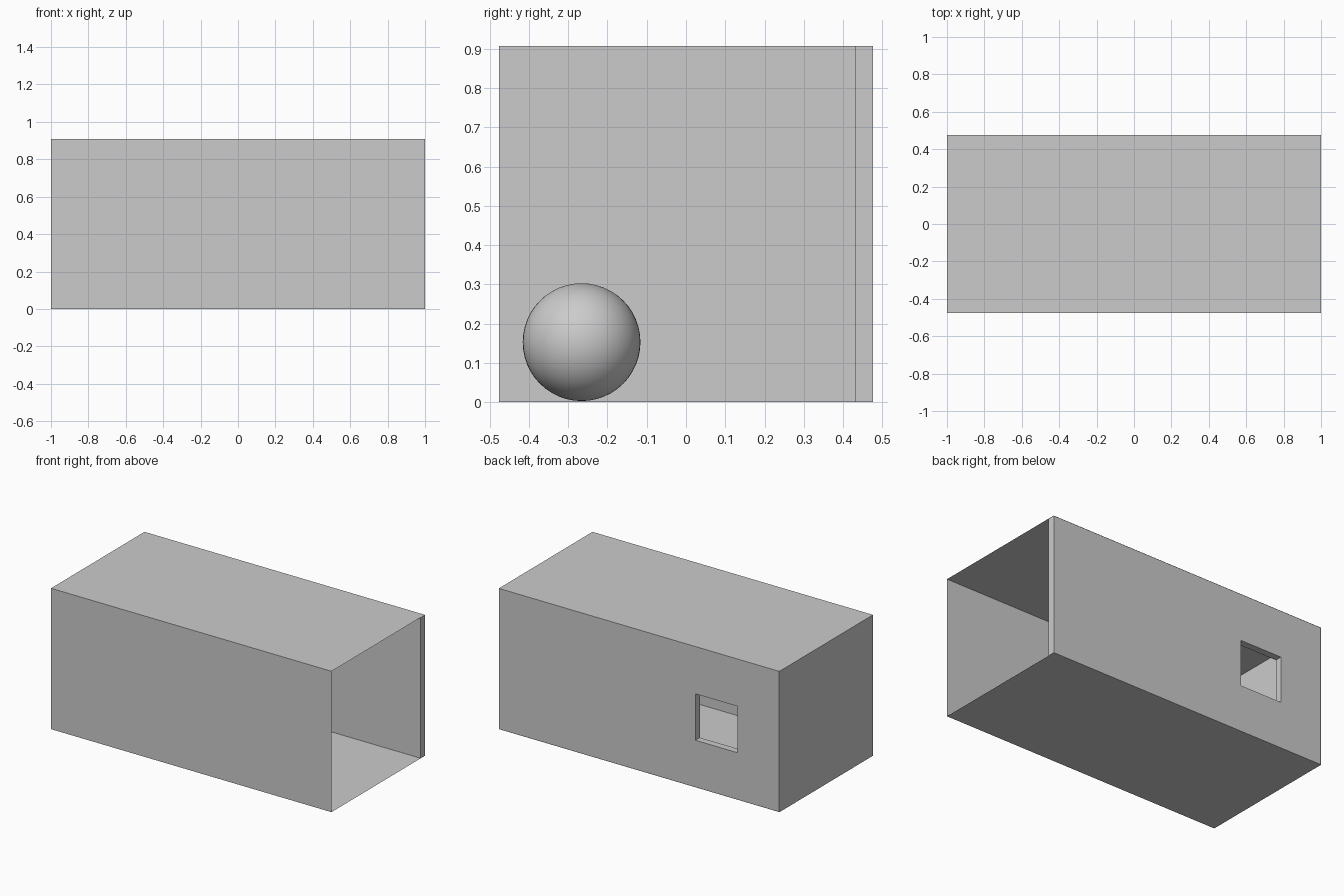
import bpy
import bmesh

if "Cube" in bpy.data.objects:
    bpy.data.objects.remove(bpy.data.objects["Cube"])

X, Y, H = 1.0, 0.476, 0.908      # half length, half width, height
WALL_IN = 0.431                  # inner face of the thick wall
GAP = 0.003                      # keeps the thick wall clear of the thin sheets


def add_box(name, lo, hi):
    bm = bmesh.new()
    bmesh.ops.create_cube(bm, size=1)
    for v in bm.verts:
        v.co = [(a + b) / 2 + c * (b - a) for a, b, c in zip(lo, hi, v.co)]
    mesh = bpy.data.meshes.new(name)
    bm.to_mesh(mesh)
    bm.free()
    ob = bpy.data.objects.new(name, mesh)
    bpy.context.collection.objects.link(ob)
    return ob


# Thin room shell: floor, ceiling, front and far end; open at +x and +y
shell = add_box("room_shell", (-X, -Y, 0), (X, Y, H))
bm = bmesh.new()
bm.from_mesh(shell.data)
bm.normal_update()
open_sides = [f for f in bm.faces if f.normal.x > 0.9 or f.normal.y > 0.9]
bmesh.ops.delete(bm, geom=open_sides, context='FACES')
bm.to_mesh(shell.data)
bm.free()

# Thick back wall with a square window
wall = add_box("window_wall", (-X + GAP, WALL_IN, GAP / 3), (X, Y, H - GAP / 3))
cutter = add_box("window_cutter", (-0.70, WALL_IN - 0.1, 0.303), (-0.40, Y + 0.1, 0.602))
cutter.hide_render = True
cutter.hide_set(True)
cut = wall.modifiers.new("window", 'BOOLEAN')
cut.operation = 'DIFFERENCE'
cut.solver = 'EXACT'
cut.object = cutter

# Ball resting on the floor
bpy.ops.mesh.primitive_uv_sphere_add(segments=48, ring_count=24, radius=0.15,
                                     location=(-0.55, -0.266, 0.153))
ball = bpy.context.object
ball.name = "ball"
bpy.ops.object.shade_smooth()
